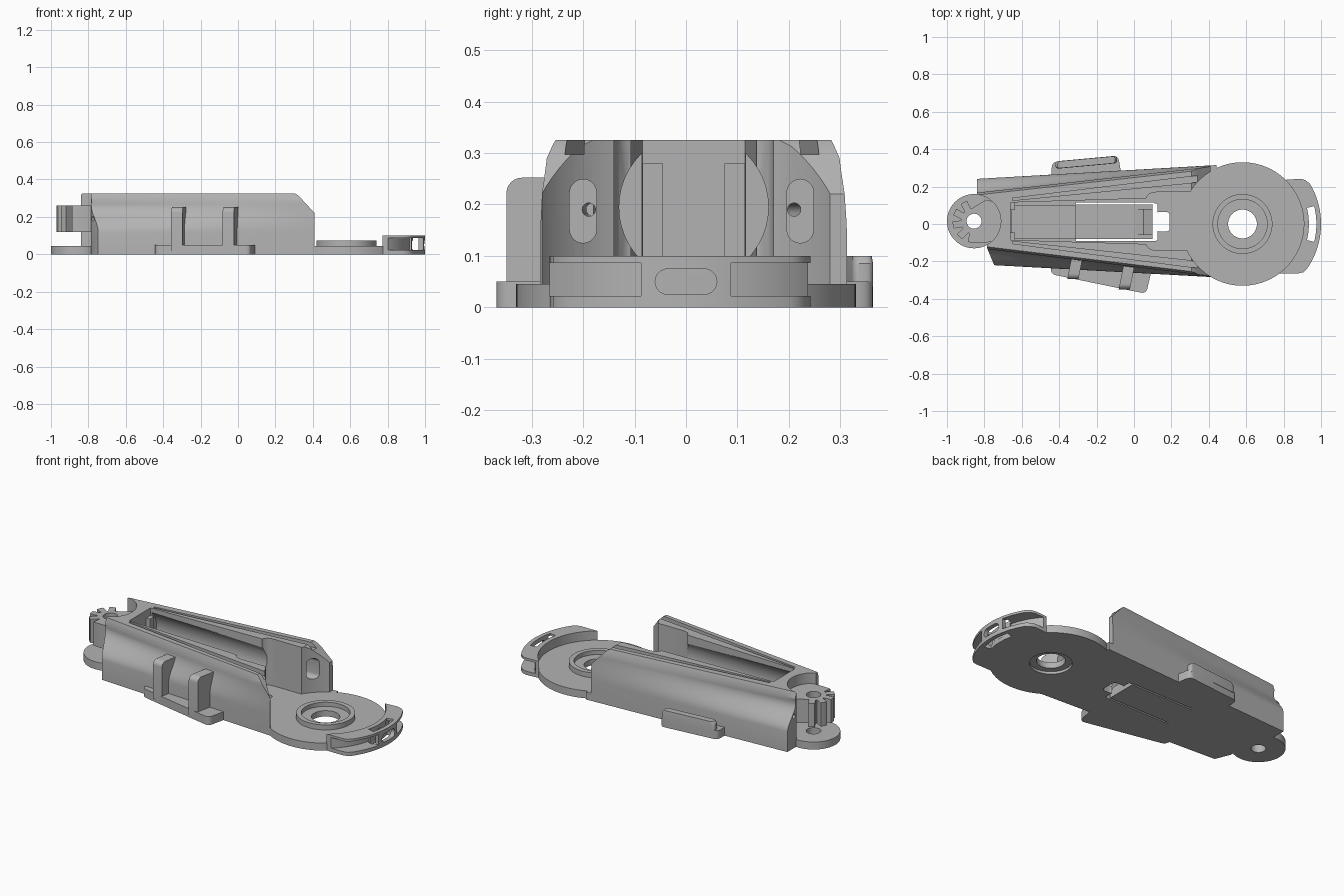
import bpy, bmesh, math
from mathutils import Vector

if "Cube" in bpy.data.objects:
    bpy.data.objects.remove(bpy.data.objects["Cube"])

grey = bpy.data.materials.new("plain_grey")
grey.use_nodes = True
color = (0.45, 0.45, 0.45, 1)
grey.diffuse_color = color
grey.node_tree.nodes["Principled BSDF"].inputs["Base Color"].default_value = color

HUB = (0.58, 0.0)
TAIL = (-0.855, 0.015)
PLATE = 0.045
TOP = 0.325


def loft(name, rings):
    """Solid skinned over rings with equal point counts."""
    bm = bmesh.new()
    rows = [[bm.verts.new(p) for p in ring] for ring in rings]
    n = len(rows[0])
    for a, b in zip(rows, rows[1:]):
        for i in range(n):
            bm.faces.new((a[i], a[(i + 1) % n], b[(i + 1) % n], b[i]))
    bm.faces.new(rows[0][::-1])
    bm.faces.new(rows[-1])
    bmesh.ops.recalc_face_normals(bm, faces=bm.faces)
    mesh = bpy.data.meshes.new(name)
    bm.to_mesh(mesh)
    bm.free()
    mesh.materials.append(grey)
    ob = bpy.data.objects.new(name, mesh)
    bpy.context.collection.objects.link(ob)
    return ob


def prism(name, pts, z0, z1):
    return loft(name, [[(x, y, z) for x, y in pts] for z in (z0, z1)])


def box(name, x0, x1, y0, y1, z0, z1):
    return prism(name, [(x0, y0), (x1, y0), (x1, y1), (x0, y1)], z0, z1)


def arc(c, r, a0, a1, n=24):
    angles = [math.radians(a0 + (a1 - a0) * i / n) for i in range(n + 1)]
    return [(c[0] + r * math.cos(a), c[1] + r * math.sin(a)) for a in angles]


def disc(name, c, r, z0, z1, n=64):
    return prism(name, arc(c, r, 0, 360, n)[:-1], z0, z1)


def along_x(name, pts, x0, x1):
    return loft(name, [[(x, y, z) for y, z in pts] for x in (x0, x1)])


def rounded(pts, r, n=5):
    """Round the corners of a convex outline."""
    out = []
    for i, p in enumerate(pts):
        p = Vector(p)
        a = p + (Vector(pts[i - 1]) - p).normalized() * r
        b = p + (Vector(pts[(i + 1) % len(pts)]) - p).normalized() * r
        for k in range(n + 1):
            t = k / n
            out.append(tuple(a * (1 - t) ** 2 + p * 2 * t * (1 - t) + b * t * t))
    return out


def capsule(y, z, half, r):
    return arc((y, z + half), r, 0, 180, 10) + arc((y, z - half), r, 180, 360, 10)


def cut(ob, *cutters):
    for c in cutters:
        mod = ob.modifiers.new("cut", "BOOLEAN")
        mod.operation, mod.solver, mod.object = "DIFFERENCE", "EXACT", c
        bpy.context.view_layer.objects.active = ob
        bpy.ops.object.modifier_apply(modifier=mod.name)
        bpy.data.objects.remove(c)


# Body: tapering housing with scooped sides near the tail
def side(x, low0, low1, top0, top1):
    t = (x + 0.86) / 1.3
    low, top = low0 + (low1 - low0) * t, top0 + (top1 - top0) * t
    scoop = 0.016 * max(0, 1 - t * 1.5)
    pts = [(low, 0), (low, 0.12)]
    for k in range(1, 10):
        u = k / 10
        s = u * u * (3 - 2 * u)
        pts.append((low + (top - low) * s - scoop * math.sin(math.pi * u ** 1.5), 0.12 + 0.165 * u))
    return pts + [(top, 0.29), (top - 0.012, TOP)]


rings = []
for i in range(14):
    x = -0.86 + 0.1 * i
    back = side(x, 0.24, 0.315, 0.165, 0.309)
    front = side(x, 0.214, 0.285, 0.125, 0.282)
    rings.append([(x, y, z) for y, z in back] + [(x, -y, z) for y, z in front[::-1]])
body = loft("housing_body", rings)
cut(body,
    disc("hub_clearance", HUB, 0.328, -1, 1, 96),
    disc("tail_clearance", TAIL, 0.143, -1, 1),
    prism("tail_end_trim", [(-1, 0.5), (-0.84, 0.5), (-0.84, 0.02), (-0.785, 0), (-0.785, -0.13),
                            (-0.735, -0.25), (-0.735, -0.5), (-1, -0.5)], -1, 1),
    loft("end_chamfer", [[(0.3, y, TOP + 0.005), (0.325, y, 0.312), (0.41, y, 0.22), (0.41, y, PLATE),
                          (0.5, y, PLATE), (0.5, y, TOP + 0.005)] for y in (-0.5, 0.5)]),
    prism("cavity", [(-0.66, -0.085), (0.5, -0.12), (0.5, 0.15), (-0.66, 0.115)], PLATE, 1),
    prism("mouth_pocket", rounded([(0.06, -0.14), (0.5, -0.14), (0.5, 0.17), (0.06, 0.17)], 0.06),
          PLATE, 1),
    along_x("bore", arc((0.015, 0.195), 0.145, 0, 360, 48)[:-1], -0.65, 0.15))
for s, y0, y1, ys in ((-1, -0.15, -0.196, -0.2), (1, 0.178, 0.216, 0.222)):
    # Screw channels following the walls, with recessed slots at their mouths
    cut(body,
        loft("channel", [[(x, a, z) for a, z in arc((y, 0.19), 0.013, 0, 360, 16)[:-1]]
                         for x, y in ((-0.9, y0), (0.45, y1))]),
        along_x("slot", capsule(ys, 0.187, 0.036, 0.026), 0.24, 0.6))
    # Long groove in each wall top
    a, b = (0.105, 0.25) if s < 0 else (0.138, 0.272)
    cut(body, prism("groove", [(-0.65, s * a), (0.45, s * b), (0.45, s * (b - 0.038)),
                               (-0.65, s * (a - 0.012))], 0.297, 1))
    # Side slits of the spring tongue
    yy = 0.012 + s * 0.098
    cut(body, box("tongue_slit", -0.31, 0.11, yy - 0.005, yy + 0.005, -1, 0.13))
cut(body,
    prism("tongue_end", rounded([(0.1, -0.09), (0.125, -0.09), (0.125, 0.11), (0.1, 0.11)], 0.01), -1, 0.1),
    prism("tongue_window", rounded([(0.12, -0.04), (0.19, -0.04), (0.19, 0.065), (0.12, 0.065)], 0.02),
          -1, 0.1))

# Raised pad on the cavity floor, clip posts at its end, catch on the tongue
box("cavity_pad", -0.655, -0.31, -0.08, 0.1, 0.04, 0.06)
for y in (-0.065, 0.095):
    box("contact_post", -0.665, -0.635, y - 0.02, y + 0.02, 0.04, 0.28)
loft("tongue_catch", [[(0.0, y, 0.04), (0.1, y, 0.04), (0.1, y, 0.055), (0.05, y, 0.07)]
                      for y in (-0.06, 0.08)])

# Round hub with raised bearing ring
hub = disc("hub_disc", HUB, 0.33, 0, PLATE, 96)
cut(hub, disc("hole", HUB, 0.077, -1, 1), disc("counterbore", HUB, 0.115, -1, 0.015))
ring = disc("bearing_ring", HUB, 0.16, 0.03, 0.075)
cut(ring, disc("hole", HUB, 0.077, -1, 1), disc("recess", HUB, 0.132, 0.05, 1))

# Curved end lip with slotted rim
lip = prism("end_lip", arc(HUB, 0.42, -35, 31, 32) + [(0.915, 0.235), (0.89, 0.242)]
            + arc(HUB, 0.328, 46, -54, 32) + [(0.88, -0.264), (0.905, -0.258)], 0, 0.1)


def rim_pocket(a0, a1, r0, r1, z0, z1):
    return prism("rim_pocket", arc(HUB, r1, a0, a1) + arc(HUB, r0, a1, a0), z0, z1)


cut(lip, rim_pocket(12, 52, 0.345, 0.5, 0.022, 0.086),
    rim_pocket(-12, -58, 0.345, 0.5, 0.022, 0.086),
    along_x("rim_slot", arc((0.035, 0.05), 0.025, -90, 90, 10)
            + arc((-0.035, 0.05), 0.025, 90, 270, 10), 0.93, 1.1),
    rim_pocket(-14, 14, 0.355, 0.395, -1, 1))

# Tail plate with pivot hole
tail = disc("tail_plate", TAIL, 0.145, 0, PLATE)
cut(tail, disc("hole", TAIL, 0.04, -1, 1))

# Toothed pivot hub joined to the body
teeth = []
for i in range(5):
    a = 108 + i * 36
    teeth += arc(TAIL, 0.07, a - 9, a - 3, 2) + arc(TAIL, 0.115, a + 1, a + 20, 4)
gear = prism("toothed_pivot",
             teeth + [(-0.79, -0.1), (-0.70, -0.075), (-0.70, 0.105), (-0.79, 0.13)], 0.12, 0.262)
cut(gear, disc("hole", TAIL, 0.04, -1, 1))

# Front bracket with two upright fins
prism("front_bracket", rounded([(-0.445, -0.2), (-0.445, -0.268), (0.065, -0.373), (0.105, -0.2)], 0.03),
      0, 0.05)
for x, reach in ((-0.32, 0.295), (-0.045, 0.349)):
    fin = [(-0.18, 0.02), (-reach, 0.02)] + [
        (-y, z) for y, z in arc((reach - 0.03, 0.222), 0.03, 0, 90, 6)] + [(-0.18, 0.252)]
    loft("bracket_fin", [[(x + dx + 0.2 * (y + reach), y, z) for y, z in fin] for dx in (-0.037, 0.023)])

# Back bracket with raised rounded bead
prism("back_bracket", rounded([(-0.44, 0.22), (-0.44, 0.33), (-0.085, 0.366), (-0.06, 0.22)], 0.03), 0, 0.05)
bead = rounded([(-0.42, 0.295), (-0.42, 0.335), (-0.09, 0.365), (-0.09, 0.325)], 0.018)
mid = Vector((-0.255, 0.33))
rim = [tuple(mid + (Vector(p) - mid) * 0.93) for p in bead]
loft("back_bead", [[(x, y, z) for x, y in pts] for pts, z in ((bead, 0.04), (bead, 0.085), (rim, 0.1))])

# Smooth curved surfaces, keep hard edges
bpy.ops.object.select_all(action="DESELECT")
for ob in bpy.context.collection.objects:
    if ob.type == "MESH" and grey.name in ob.data.materials:
        ob.select_set(True)
        bpy.context.view_layer.objects.active = ob
bpy.ops.object.shade_smooth_by_angle(angle=math.radians(30))
